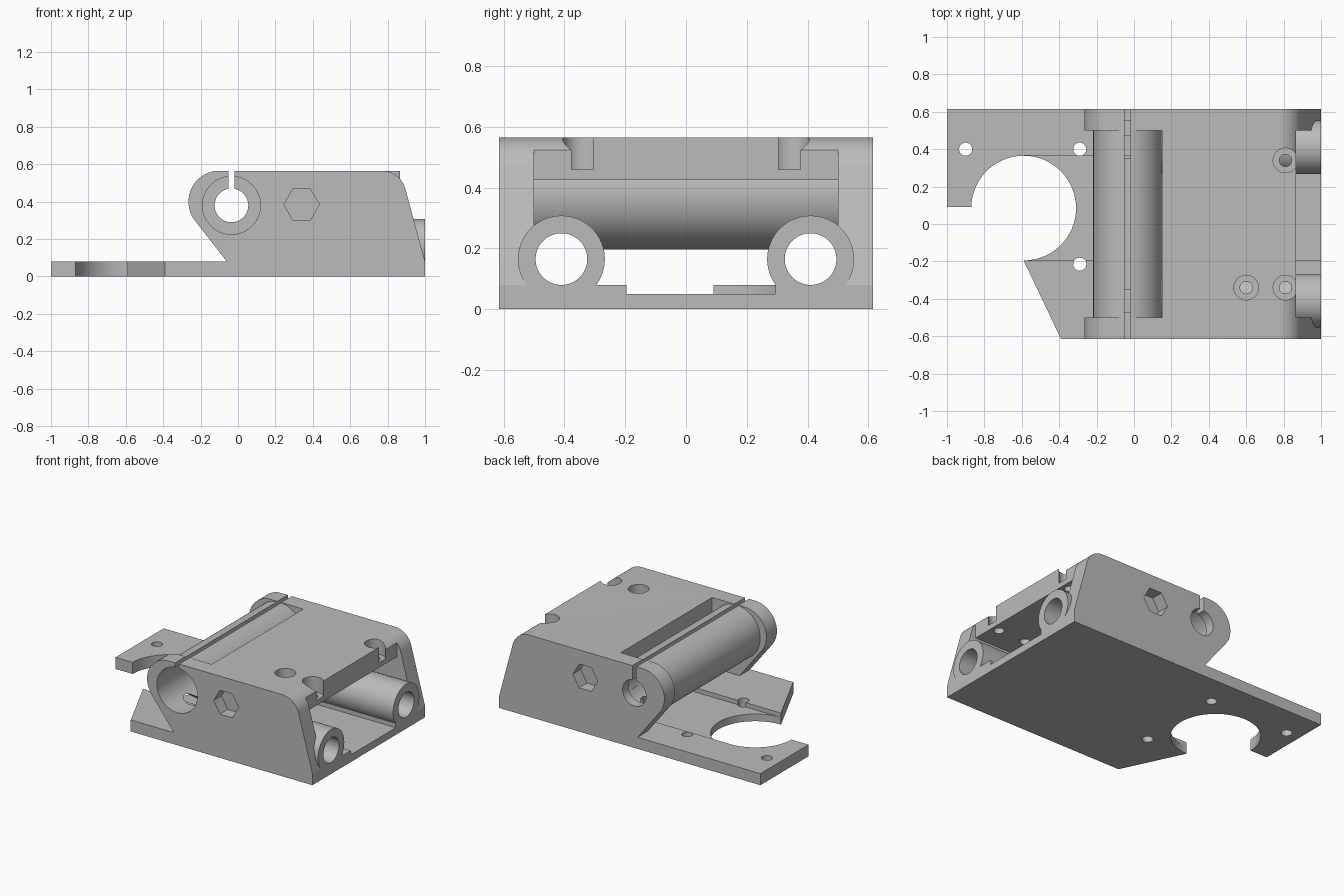
import bpy, bmesh
from math import sin, cos, radians

cube = bpy.data.objects.get("Cube")
if cube:
    bpy.data.objects.remove(cube)

grey = bpy.data.materials.new("plain grey")
grey.use_nodes = True
grey.diffuse_color = (0.5, 0.5, 0.5, 1)
grey.node_tree.nodes["Principled BSDF"].inputs["Base Color"].default_value = (0.5, 0.5, 0.5, 1)


def arc(cu, cv, r, start, end, steps):
    angles = [radians(start + (end - start) * i / steps) for i in range(steps + 1)]
    return [(cu + r * cos(a), cv + r * sin(a)) for a in angles]


def circle(cu, cv, r, sides=64):
    return arc(cu, cv, r, 0, 360, sides)[:-1]


def rect(u0, u1, v0, v1):
    return [(u0, v0), (u1, v0), (u1, v1), (u0, v1)]


def prism(name, outline, axis, lo, hi):
    """Extrude a 2D outline along an axis from lo to hi."""
    place = {"x": lambda u, v, t: (t, u, v),
             "y": lambda u, v, t: (u, t, v),
             "z": lambda u, v, t: (u, v, t)}[axis]
    bm = bmesh.new()
    a = [bm.verts.new(place(u, v, lo)) for u, v in outline]
    b = [bm.verts.new(place(u, v, hi)) for u, v in outline]
    bm.faces.new(a)
    bm.faces.new(b)
    for i in range(len(a)):
        j = (i + 1) % len(a)
        bm.faces.new((a[i], a[j], b[j], b[i]))
    bmesh.ops.recalc_face_normals(bm, faces=bm.faces)
    mesh = bpy.data.meshes.new(name)
    bm.to_mesh(mesh)
    bm.free()
    mesh.materials.append(grey)
    obj = bpy.data.objects.new(name, mesh)
    bpy.context.collection.objects.link(obj)
    return obj


def finish(obj, cuts):
    """Cut the given (outline, axis, lo, hi) prisms away, then shade."""
    bpy.ops.object.select_all(action="DESELECT")
    bpy.context.view_layer.objects.active = obj
    obj.select_set(True)
    for cut in cuts:
        cutter = prism("cutter", *cut)
        cutter.hide_render = True
        mod = obj.modifiers.new("cut", "BOOLEAN")
        mod.operation = "DIFFERENCE"
        mod.solver = "EXACT"
        mod.object = cutter
        bpy.ops.object.modifier_apply(modifier=mod.name)
        bpy.data.objects.remove(cutter)
    bpy.ops.object.shade_smooth_by_angle(angle=radians(30))


HALF = 0.615      # half width
INNER = 0.5       # inner face of the side walls
TOP = 0.565
FLOOR = 0.08
ROD = (-0.035, 0.38)
BEARING_Y, BEARING_Z = 0.41, 0.165

# Shared cuts: clamp bore, end stop hole, clamp slot, bearing bores
clamp_bore = (circle(*ROD, 0.155), "y", -0.7, 0.55)
stop_hole = (circle(*ROD, 0.09), "y", 0.5, 0.7)
clamp_slot = (rect(-0.05, -0.02, 0.4, 0.7), "y", -0.7, 0.7)
bearing_bores = [(circle(s * BEARING_Y, BEARING_Z, 0.085), "x", -0.4, 1.1) for s in (-1, 1)]

# Base plate with round cutout, shallow channel and screw holes
plate = prism("base_plate",
              [(-1, HALF), (-1, 0.09), (-0.59, 0.09), (-0.59, -0.195),
               (-0.39, -HALF), (1, -HALF), (1, HALF)], "z", 0, FLOOR)
channel = [(-0.59, -0.195), (1.1, -0.195), (1.1, 0.295), (0.1, 0.295), (0.1, 0.365), (-0.59, 0.365)]
finish(plate, [(circle(-0.59, 0.085, 0.28, 96), "z", -0.1, 0.2),
               (channel, "z", 0.05, 0.2)]
       + [(circle(x, y, 0.035, 32), "z", -0.1, 0.2)
          for x, y in ((-0.9, 0.4), (-0.29, 0.4), (-0.29, -0.215))])

# Side walls with clamp ends and hexagonal nut pockets
shoulder = arc(0.77, 0.436, 0.129, 90, 15, 16)
wall_outline = ([(-0.06, FLOOR)] + arc(-0.1, 0.4, 0.165, 218, 90, 32)
                + shoulder + [(1, FLOOR)])
nut = circle(0.34, 0.385, 0.095, 6)
right_wall = prism("right_wall", wall_outline, "y", -HALF, -INNER)
finish(right_wall, [clamp_bore, clamp_slot, (nut, "y", -0.7, -0.53)])
left_wall = prism("left_wall", wall_outline, "y", INNER, HALF)
finish(left_wall, [clamp_bore, stop_hole, clamp_slot, (nut, "y", 0.53, 0.7)])

# Split clamp tube across the body
tube = prism("clamp_tube", circle(*ROD, 0.183, 96), "y", -INNER, INNER)
finish(tube, [clamp_bore, clamp_slot] + bearing_bores)

# Top slab: corners rounded at the sides, counterbored screw holes
slab = prism("top_slab", rect(0.15, 0.865, 0.425, TOP), "y", -INNER, INNER)
corner = arc(0.77, 0.436, 0.129, 90, 30, 14) + [(0.95, 0.5), (0.95, 0.65), (0.77, 0.65)]
slab_cuts = [(corner, "y", -0.6, -0.34), (corner, "y", 0.34, 0.6)]
for x, y in ((0.81, 0.34), (0.81, -0.34), (0.6, -0.34)):
    slab_cuts += [(circle(x, y, 0.066, 48), "z", 0.46, 0.7),
                  (circle(x, y, 0.033, 32), "z", 0.3, 0.7)]
finish(slab, slab_cuts)

# Two bearing sleeves along the body
for name, side, bore in (("right_sleeve", -1, bearing_bores[0]),
                         ("left_sleeve", 1, bearing_bores[1])):
    sleeve = prism(name, circle(side * BEARING_Y, BEARING_Z, 0.143), "x", 0.1, 1)
    finish(sleeve, [bore])
